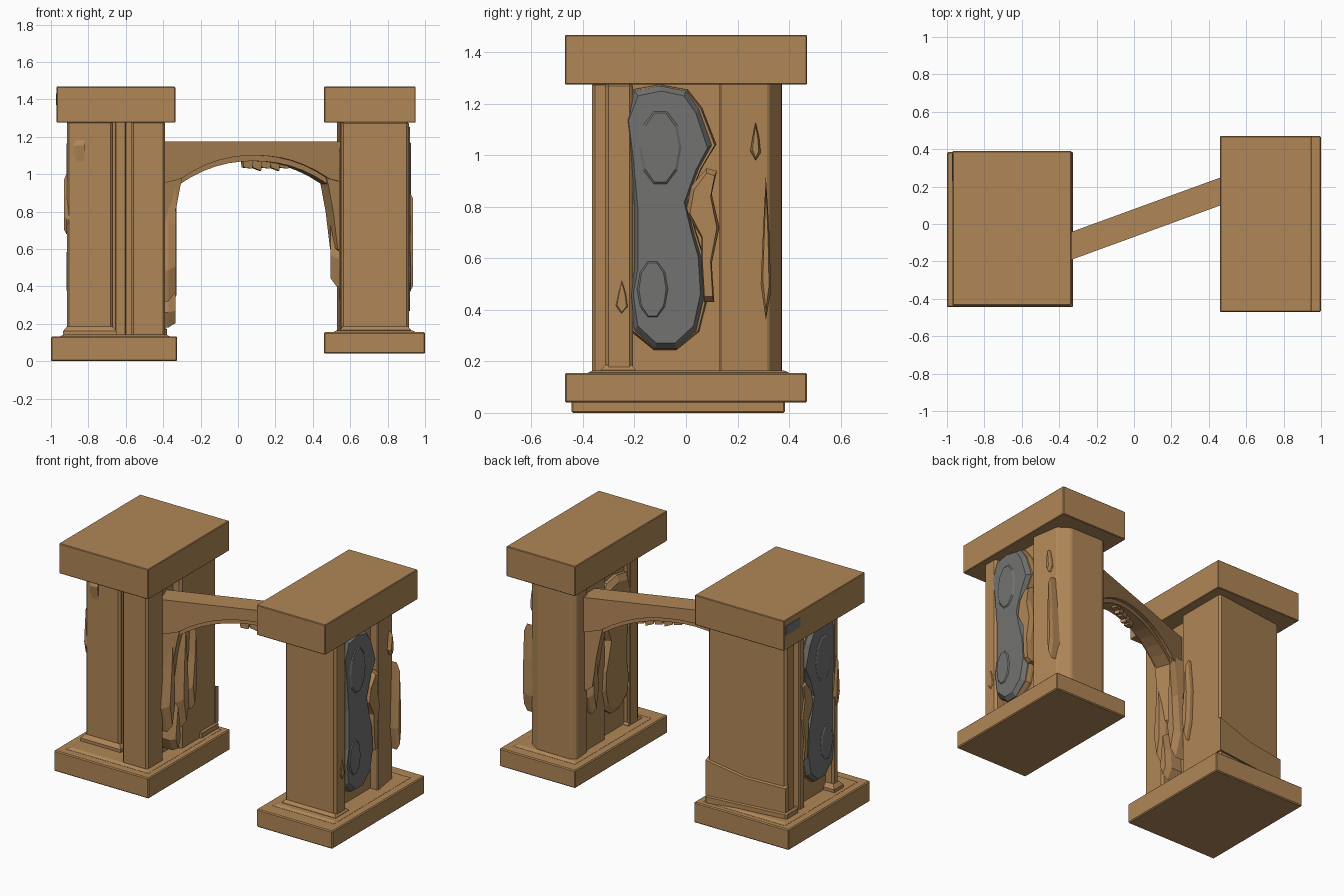
import bpy, bmesh, math
from mathutils import Vector

if "Cube" in bpy.data.objects:
    bpy.data.objects.remove(bpy.data.objects["Cube"])


def material(name, rgb):
    m = bpy.data.materials.new(name)
    m.diffuse_color = (*rgb, 1)
    m.use_nodes = True
    m.node_tree.nodes["Principled BSDF"].inputs["Base Color"].default_value = m.diffuse_color
    return m


BROWN = material("sandstone_brown", (0.435, 0.24, 0.095))
GREY = material("slate_grey", (0.17, 0.17, 0.165))


def finish(name, bm, mat, bevel=0.0):
    bmesh.ops.recalc_face_normals(bm, faces=bm.faces)
    me = bpy.data.meshes.new(name)
    bm.to_mesh(me)
    bm.free()
    me.materials.append(mat)
    ob = bpy.data.objects.new(name, me)
    bpy.context.collection.objects.link(ob)
    if bevel:
        b = ob.modifiers.new("worn_edges", 'BEVEL')
        b.width, b.segments = bevel, 1
    return ob


def loft(name, rings, mat=BROWN, bevel=0.0):
    """Closed solid through rings of equal point count."""
    bm = bmesh.new()
    vs = [[bm.verts.new(p) for p in r] for r in rings]
    n = len(vs[0])
    for a, b in zip(vs, vs[1:]):
        for i in range(n):
            bm.faces.new((a[i], a[(i + 1) % n], b[(i + 1) % n], b[i]))
    bm.faces.new(vs[0])
    bm.faces.new(vs[-1])
    return finish(name, bm, mat, bevel)


def column(name, plan, z, bevel=0.0, mat=BROWN):
    """Upright prism over a plan outline in (x, y)."""
    return loft(name, [[(x, y, h) for x, y in plan] for h in z], mat, bevel)


def rect(x, y):
    return [(x[0], y[0]), (x[1], y[0]), (x[1], y[1]), (x[0], y[1])]


def box(name, x, y, z, bevel=0.004, mat=BROWN):
    return column(name, rect(x, y), z, bevel, mat)


def relief(name, outline, x0, x1, mat=BROWN, k=0.82):
    """Outline in (y, z) raised along x from x0 to x1 with a softened front."""
    cy = sum(p[0] for p in outline) / len(outline)
    cz = sum(p[1] for p in outline) / len(outline)

    def ring(x, s):
        sz = 1 - (1 - s) * 0.4
        return [(x, cy + (y - cy) * s, cz + (z - cz) * sz) for y, z in outline]
    return loft(name, [ring(x0, 1), ring(x0 + (x1 - x0) * 0.7, 1), ring(x1, k)], mat)


def oval(cy, cz, ry, rz, n=10):
    return [(cy + ry * math.cos(i * math.tau / n), cz + rz * math.sin(i * math.tau / n)) for i in range(n)]


def foot(name, x, y, z0, z1, flare=0.02):
    """Sloping foot around a pier."""
    def ring(z, f):
        return [(px, py, z) for px, py in rect((x[0] - f, x[1] + f), (y[0] - f, y[1] + f))]
    return loft(name, [ring(z0, flare), ring(z0 + (z1 - z0) * 0.6, flare), ring(z1, 0)])


TOP = 1.285

# Left tower
box("left_base", (-1.0, -0.325), (-0.445, 0.385), (0.0, 0.132), 0.006)
box("left_cap", (-0.97, -0.335), (-0.435, 0.39), (1.275, 1.468))
box("left_core", (-0.86, -0.45), (-0.22, 0.25), (0.1, TOP))
box("left_front_outer_pier", (-0.915, -0.67), (-0.245, -0.19), (0.1, TOP), 0.012)
foot("left_front_outer_foot", (-0.915, -0.67), (-0.245, -0.19), 0.125, 0.185)
box("left_front_inner_pier", (-0.57, -0.39), (-0.365, -0.2), (0.1, TOP), 0.012)
box("left_front_rib", (-0.655, -0.60), (-0.235, -0.2), (0.12, TOP))
column("left_back_wall", [(-0.905, 0.18), (-0.39, 0.18), (-0.39, 0.34), (-0.905, 0.275)], (0.1, TOP), 0.015)
column("left_back_wall_foot", [(-0.92, 0.165), (-0.38, 0.165), (-0.38, 0.355), (-0.92, 0.29)], (0.12, 0.18), 0.01)
box("left_back_inner_pier", (-0.6, -0.39), (-0.02, 0.3), (0.1, TOP), 0.015)
box("left_slim_pier", (-0.905, -0.82), (0.085, 0.14), (0.1, TOP), 0.008)

# Worn lower band on the back wall
loft("left_back_band", [[(x, y - 0.02, zl), (x, y + 0.014, zl), (x, y + 0.012, zt - 0.015), (x, y - 0.02, zt)]
                        for x, y, zl, zt in ((-0.91, 0.275, 0.18, 0.35), (-0.65, 0.307, 0.18, 0.36),
                                             (-0.385, 0.34, 0.18, 0.42))])
box("cap_chip", (-0.974, -0.965), (0.23, 0.375), (1.37, 1.43), 0, GREY)

# Right tower
box("right_base", (0.46, 1.0), (-0.47, 0.47), (0.04, 0.155), 0.006)
box("right_cap", (0.46, 0.95), (-0.47, 0.47), (1.275, 1.468))
box("right_core", (0.585, 0.85), (-0.26, 0.27), (0.12, TOP))
box("right_front_pier", (0.55, 0.915), (-0.315, -0.205), (0.12, TOP), 0.015)
foot("right_front_foot", (0.56, 0.91), (-0.315, -0.21), 0.14, 0.185, 0.015)
column("right_back_pier", [(0.54, 0.23), (0.74, 0.13), (0.905, 0.13), (0.875, 0.32), (0.80, 0.37), (0.56, 0.372),
                           (0.53, 0.35)], (0.12, TOP), 0.006)
box("right_back_slab", (0.555, 0.65), (0.03, 0.24), (0.12, TOP))
box("right_inner_front_rib", (0.545, 0.6), (-0.29, -0.21), (0.12, TOP))

# Low mounds on both plinths, around the piers
for name, x, y, z in (("left", (-0.93, -0.385), (-0.37, 0.33), 0.13), ("right", (0.53, 0.93), (-0.36, 0.38), 0.153)):
    foot(name + "_plinth_mound", x, y, z - 0.01, z + 0.012, 0.02)

# Grey weathered figures in the outer niches, brown shells behind them
FIG = [(-0.1, 1.27), (0.0, 1.25), (0.05, 1.18), (0.1, 1.04), (0.05, 0.95), (0.0, 0.82), (0.03, 0.7),
       (0.06, 0.6), (0.07, 0.45), (0.04, 0.32), (-0.04, 0.25), (-0.12, 0.25), (-0.2, 0.32),
       (-0.22, 0.45), (-0.2, 0.55), (-0.2, 0.8), (-0.22, 1.0), (-0.24, 1.15), (-0.2, 1.25)]
SHELL = [(-0.07 + (y + 0.07) * 1.1, 0.76 + (z - 0.76) * 1.01) for y, z in FIG]
STRAND = [(0.08, 0.95), (0.12, 0.94), (0.1, 0.85), (0.13, 0.72), (0.1, 0.58), (0.11, 0.43),
          (0.07, 0.43), (0.06, 0.58), (0.06, 0.68), (0.0, 0.78), (0.02, 0.88)]
for side, s, x in (("left", -1, 0.91), ("right", 1, 0.92)):
    relief(side + "_figure_shell", SHELL, s * 0.82, s * (x - 0.03), BROWN, 0.97)
    relief(side + "_figure", FIG, s * 0.83, s * x, GREY, 0.9)
    relief(side + "_figure_upper_fold", oval(-0.1, 1.03, 0.085, 0.15), s * 0.9, s * (x + 0.006), GREY, 0.85)
    relief(side + "_figure_lower_fold", oval(-0.13, 0.48, 0.062, 0.115), s * 0.9, s * (x + 0.006), GREY, 0.85)
    relief(side + "_strand", STRAND, s * 0.83, s * (x + 0.005), BROWN, 0.8)


def sliver(name, y, z0, z1, w, x0, x1, lean=0.0):
    """Tapered flake of stone."""
    h = z1 - z0
    pts = [(y, z0), (y + w, z0 + h * 0.2), (y + w * 0.7 + lean, z0 + h * 0.6), (y + lean, z1),
           (y - w * 0.5 + lean, z0 + h * 0.65), (y - w, z0 + h * 0.25)]
    relief(name, pts, x0, x1, BROWN, 0.6)


# Flakes on the outer and inner faces
sliver("right_outer_flake", 0.31, 0.36, 0.92, 0.02, 0.86, 0.935)
sliver("right_outer_flake_upper", 0.27, 0.98, 1.13, 0.02, 0.86, 0.91)
sliver("right_outer_flake_low", -0.25, 0.38, 0.52, 0.03, 0.88, 0.92)
sliver("left_outer_flake", -0.22, 0.68, 1.0, 0.025, -0.89, -0.93)
sliver("left_inner_flake_a", -0.19, 0.32, 0.98, 0.04, -0.46, -0.335, 0.01)
sliver("left_inner_flake_b", -0.05, 0.3, 1.0, 0.045, -0.46, -0.33, -0.01)
sliver("left_inner_flake_c", 0.05, 0.38, 0.92, 0.03, -0.42, -0.345, 0.02)
sliver("left_inner_flake_d", -0.13, 0.18, 0.5, 0.04, -0.46, -0.335)
sliver("right_inner_flake", 0.2, 0.4, 1.0, 0.04, 0.6, 0.495, 0.01)
relief("right_inner_figure", [(y, 0.3 + (z - 0.25) * 0.85) for y, z in FIG], 0.62, 0.54, BROWN, 0.8)

# Slanted bridge with arched underside
A, B = Vector((-0.33, -0.115, 0)), Vector((0.465, 0.175, 0))
U = (B - A).normalized()
N = Vector((-U.y, U.x, 0))
L = (B - A).length


def at(t, z, w):
    p = A + U * (t * L) + N * w
    return (p.x, p.y, z)


arch = [(-0.12, 0.95)] + [(t / 12, 0.975 + 0.125 * (1 - abs(t / 6 - 1) ** 2.2)) for t in range(13)] + [(1.12, 0.95)]
prof = [(-0.12, 1.175), (1.12, 1.175)] + arch[::-1]
loft("bridge", [[at(t, z, w) for t, z in prof] for w in (-0.07, 0.07)])

# Rough lip and hanging chips under the arch
lip = arch[1:-1] + [(t, z - 0.03) for t, z in arch[1:-1][::-1]]
loft("arch_lip", [[at(t, z, w) for t, z in lip] for w in (-0.05, 0.05)])
for i in range(5):
    t0 = 0.43 + i * 0.065
    loft(f"arch_chip_{i}", [[at(t0, 1.09, w), at(t0 + 0.075, 1.08, w), at(t0 + 0.065, 1.03 - 0.012 * (i % 2), w),
                             at(t0 + 0.01, 1.035, w)] for w in (-0.035 + 0.01 * i, 0.0 + 0.01 * i)])

# Corbels carrying the arch down the inner walls
for name, t, d in (("left", 0, 1), ("right", 1, -1)):
    loft(name + "_corbel", [[at(t - d * 0.15, 1.0, w), at(t + d * 0.02, 1.0, w), at(t, 0.93, w),
                             at(t - d * 0.03, 0.8, w), at(t - d * 0.06, 0.6, w), at(t - d * 0.15, 0.55, w)]
                            for w in (-0.06, 0.06)])
